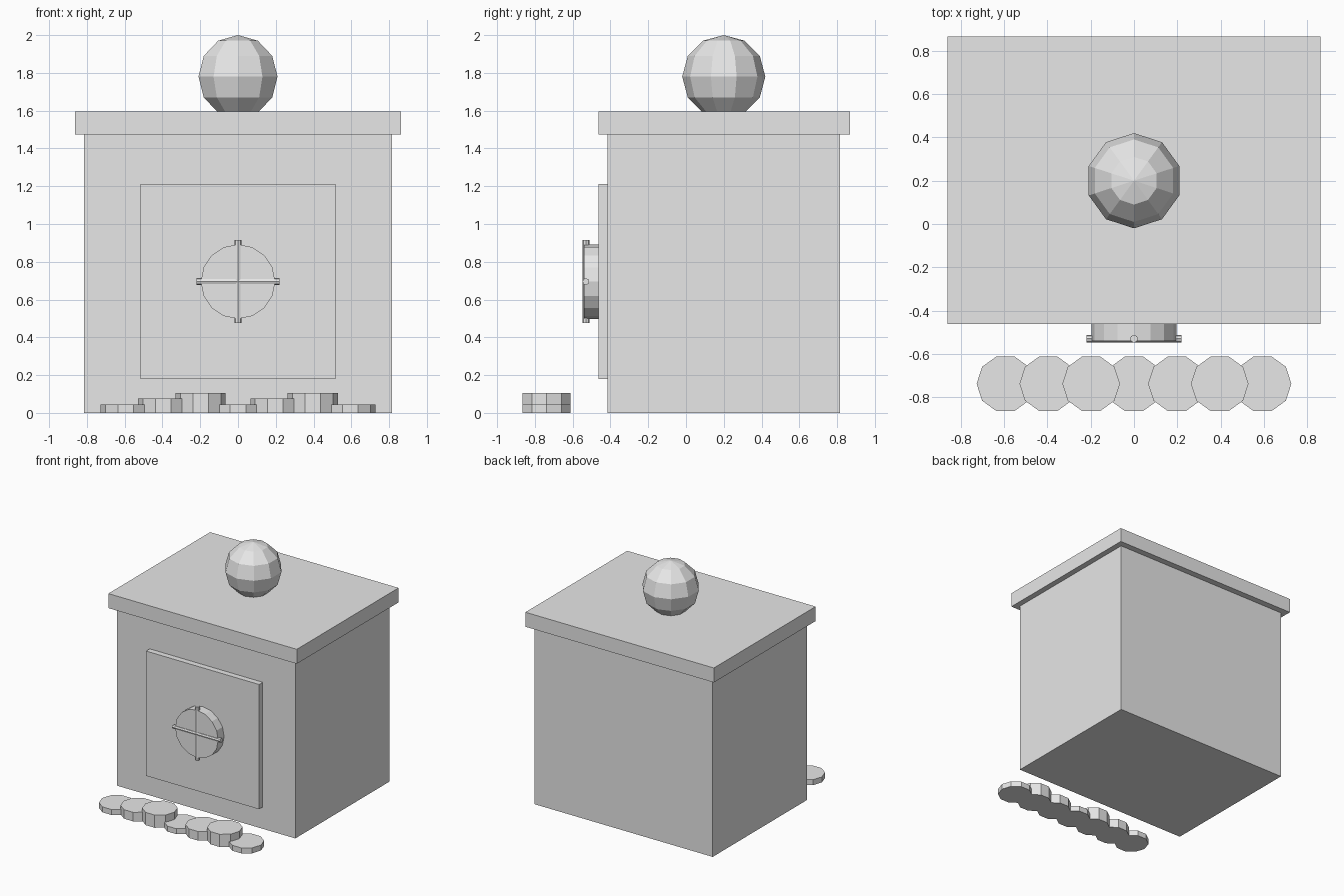
import bpy
from math import pi

cube = bpy.data.objects.get("Cube")
if cube:
    bpy.data.objects.remove(cube, do_unlink=True)

grey = bpy.data.materials.new("plain_grey")
grey.use_nodes = True
colour = (0.8, 0.8, 0.8, 1)
grey.diffuse_color = colour
grey.node_tree.nodes["Principled BSDF"].inputs["Base Color"].default_value = colour


def finish(name):
    ob = bpy.context.object
    ob.name = name
    ob.data.materials.append(grey)
    return ob


def box(name, x, y, z):
    """Box from its (low, high) range on each axis."""
    spans = (x, y, z)
    bpy.ops.mesh.primitive_cube_add(size=1, location=[(a + b) / 2 for a, b in spans])
    ob = finish(name)
    ob.scale = [b - a for a, b in spans]


def cylinder(name, sides, radius, depth, location, rotation):
    bpy.ops.mesh.primitive_cylinder_add(vertices=sides, radius=radius, depth=depth,
                                        location=location, rotation=rotation)
    finish(name)


# Strongbox body, overhanging lid and door
box("body", (-0.815, 0.815), (-0.415, 0.815), (0, 1.475))
box("lid", (-0.862, 0.862), (-0.463, 0.867), (1.475, 1.595))
box("door", (-0.517, 0.517), (-0.463, -0.4), (0.18, 1.212))

# Faceted ball on the lid
bpy.ops.mesh.primitive_uv_sphere_add(segments=10, ring_count=6, radius=0.22,
                                     location=(0, 0.2, 1.78))
finish("ball")

# Dial with crossed bars
dial_z = 0.695
cylinder("dial", 16, 0.197, 0.1, (0, -0.49, dial_z), (pi / 2, 0, 0))
cylinder("upright_bar", 8, 0.018, 0.44, (0, -0.53, dial_z), (0, 0, 0))
cylinder("cross_bar", 8, 0.018, 0.44, (0, -0.53, dial_z), (0, pi / 2, 0))

# Row of coins in three repeating thicknesses
for i in range(7):
    height = (0.045, 0.075, 0.105)[i % 3]
    cylinder(f"coin_{i + 1}", 10, 0.133, height,
             ((i - 3) * 0.198, -0.738, height / 2), (0, 0, pi / 2))
